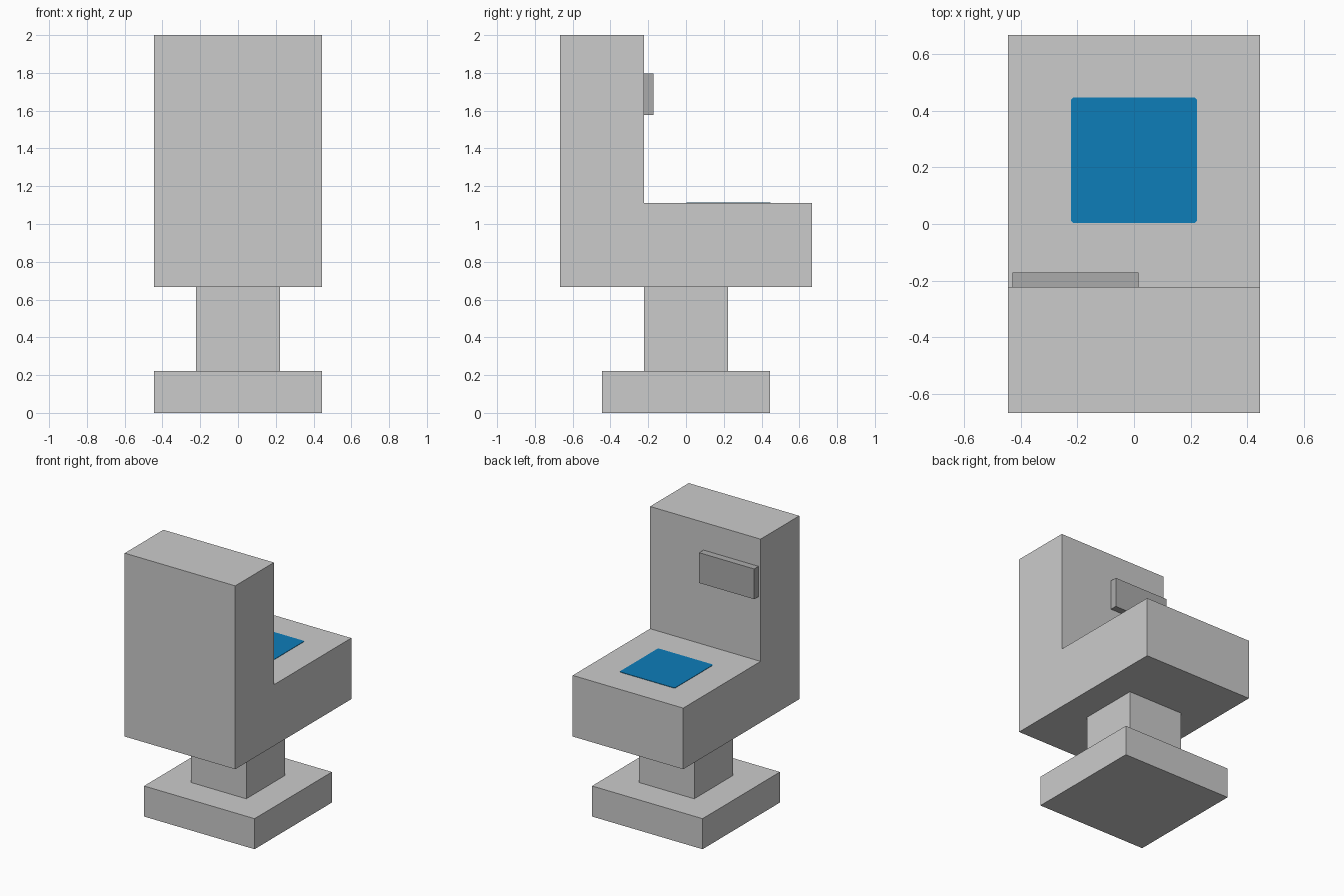
import bpy, bmesh
from mathutils import Vector

if "Cube" in bpy.data.objects:
    bpy.data.objects.remove(bpy.data.objects["Cube"])

U = 2 / 9  # base unit of the model


def material(name, rgb):
    m = bpy.data.materials.new(name)
    m.diffuse_color = (*rgb, 1)
    m.use_nodes = True
    m.node_tree.nodes["Principled BSDF"].inputs["Base Color"].default_value = m.diffuse_color
    return m


light_grey = material("light grey", (0.60, 0.60, 0.60))
mid_grey = material("mid grey", (0.41, 0.41, 0.41))
blue = material("blue", (0.004, 0.205, 0.485))


def prism(name, outline, offset, mat):
    """Extrude a closed planar outline along an offset vector."""
    bm = bmesh.new()
    face = bm.faces.new([bm.verts.new(p) for p in outline])
    ext = bmesh.ops.extrude_face_region(bm, geom=[face], use_keep_orig=True)
    verts = [g for g in ext["geom"] if isinstance(g, bmesh.types.BMVert)]
    bmesh.ops.translate(bm, verts=verts, vec=Vector(offset))
    bmesh.ops.recalc_face_normals(bm, faces=bm.faces)
    mesh = bpy.data.meshes.new(name)
    bm.to_mesh(mesh)
    bm.free()
    mesh.materials.append(mat)
    ob = bpy.data.objects.new(name, mesh)
    bpy.context.collection.objects.link(ob)
    return ob


def box(name, x, y, z, mat):
    outline = [(x[0], y[0], z[0]), (x[1], y[0], z[0]),
               (x[1], y[1], z[0]), (x[0], y[1], z[0])]
    return prism(name, outline, (0, 0, z[1] - z[0]), mat)


# Foot and post
box("foot", (-2 * U, 2 * U), (-2 * U, 2 * U), (0, U), light_grey)
box("post", (-U, U), (-U, U), (U, 3 * U), light_grey)

# Seat and backrest as one L-shaped side profile
profile = [(-3, 3), (3, 3), (3, 5), (-1, 5), (-1, 9), (-3, 9)]
prism("seat_and_back", [(-2 * U, y * U, z * U) for y, z in profile],
      (4 * U, 0, 0), light_grey)

# Small plate on the inner side of the backrest
box("back_plate", (-0.428, 0.015), (-U, -0.172), (1.578, 1.798), mid_grey)

# Blue square with clipped corners on the seat
cy, c, top = 0.225, 0.008, 5 * U
pad = [(-U + c, -U), (U - c, -U), (U, -U + c), (U, U - c),
       (U - c, U), (-U + c, U), (-U, U - c), (-U, -U + c)]
prism("seat_pad", [(x, cy + y, top) for x, y in pad], (0, 0, 0.003), blue)
